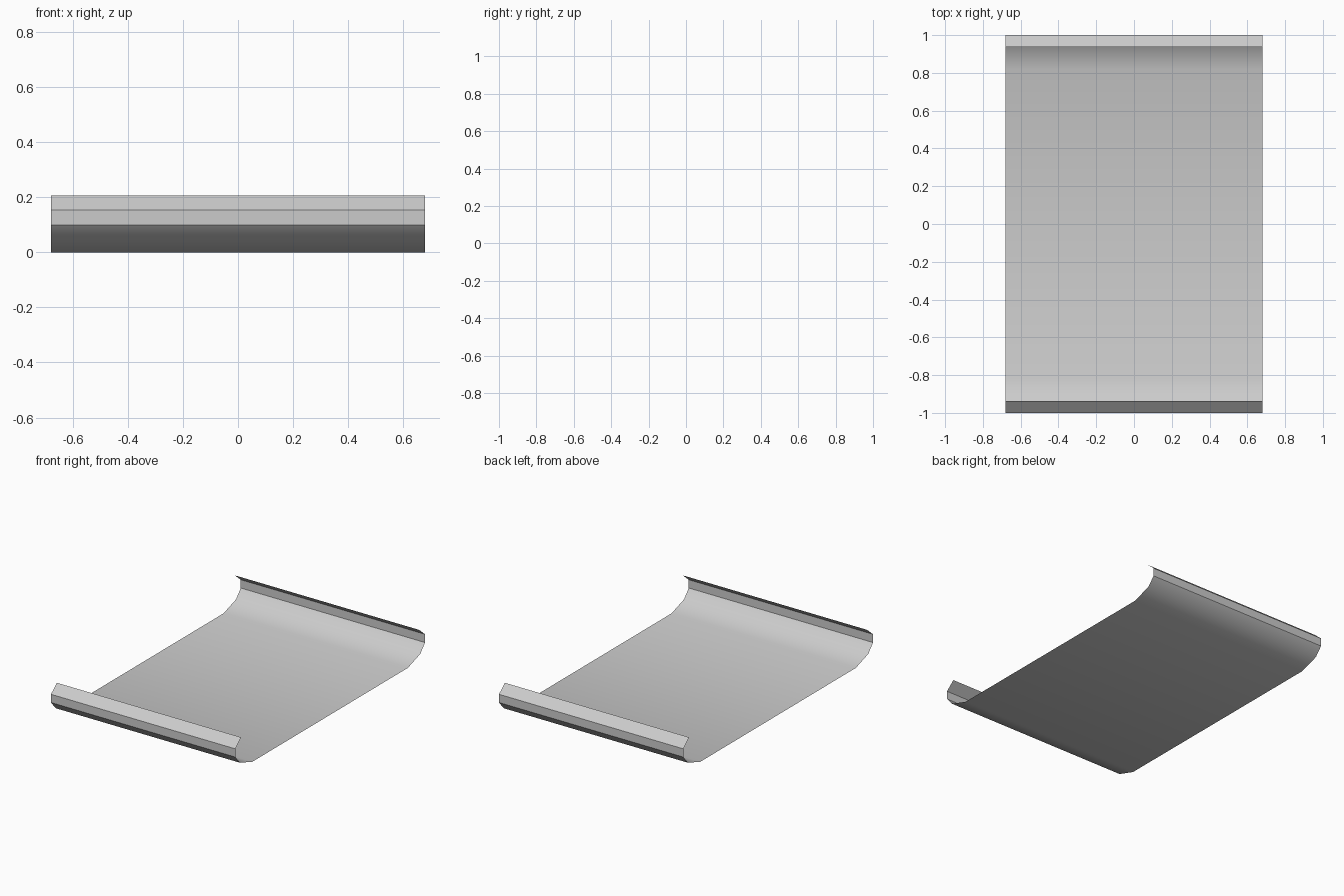
import bpy, bmesh, math

if "Cube" in bpy.data.objects:
    bpy.data.objects.remove(bpy.data.objects["Cube"])

HALF_WIDTH = 0.68

# Half profile of the sheet (y, z): flat floor edge, rising bend, inward-curled lip
half = [(0.82, 0.0), (0.95, 0.043), (1.0, 0.10), (1.0, 0.155), (0.938, 0.208)]
profile = [(-y, z) for y, z in reversed(half)] + half

# Sweep the profile across the width as a thin single-sided sheet
bm = bmesh.new()
rows = [[bm.verts.new((x, y, z)) for y, z in profile]
        for x in (-HALF_WIDTH, HALF_WIDTH)]
for i in range(len(profile) - 1):
    bm.faces.new((rows[0][i], rows[1][i], rows[1][i + 1], rows[0][i + 1]))

mesh = bpy.data.meshes.new("curled_sheet")
bm.to_mesh(mesh)
bm.free()
sheet = bpy.data.objects.new("curled_sheet", mesh)
bpy.context.collection.objects.link(sheet)

# Soft lower bends, crisp lip creases
bpy.context.view_layer.objects.active = sheet
sheet.select_set(True)
bpy.ops.object.shade_smooth_by_angle(angle=math.radians(35))
